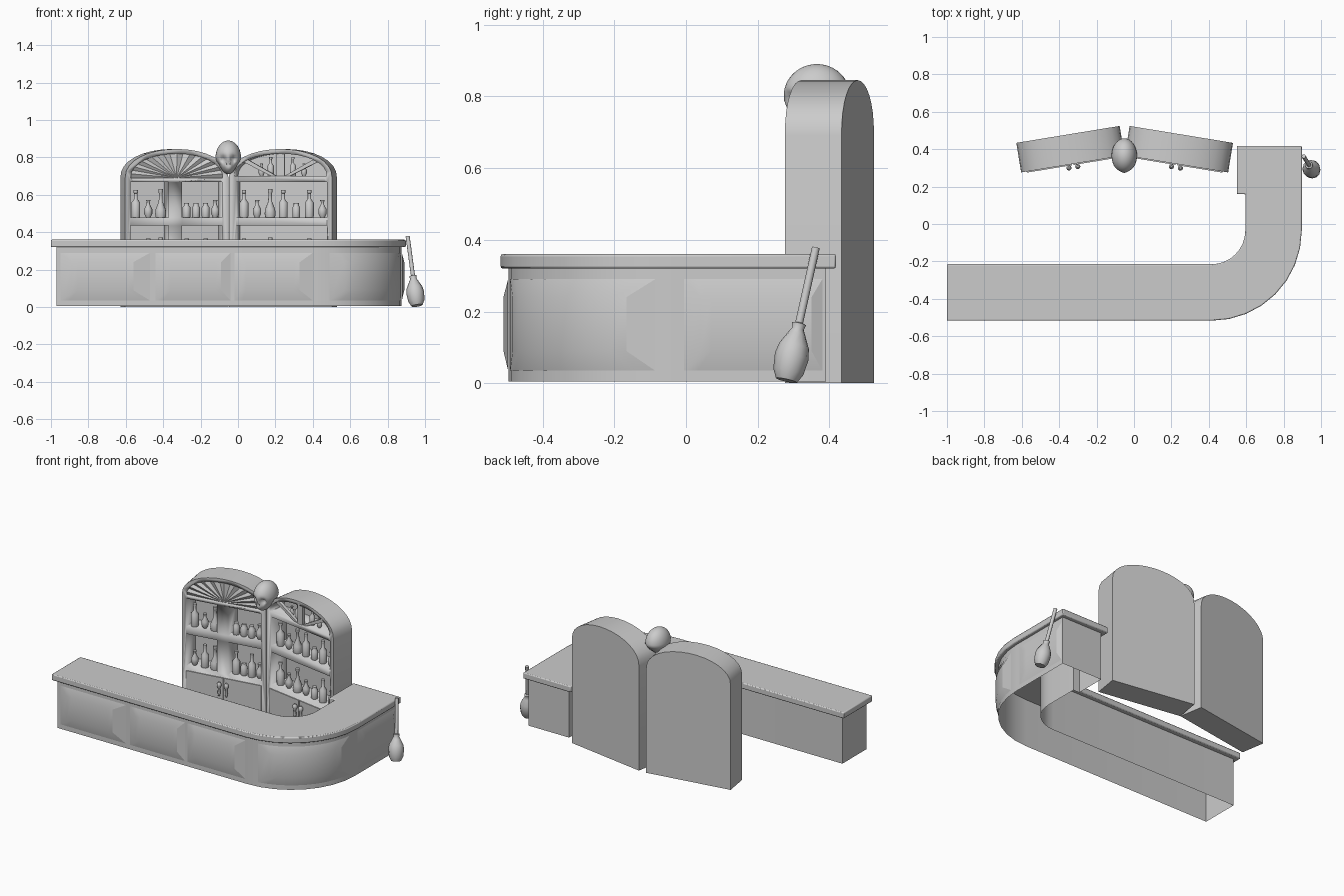
import bpy, bmesh, math
from mathutils import Matrix, Vector

if "Cube" in bpy.data.objects:
    bpy.data.objects.remove(bpy.data.objects["Cube"])

grey = bpy.data.materials.new("plain_grey")
grey.use_nodes = True
grey.diffuse_color = (0.6, 0.6, 0.6, 1)
grey.node_tree.nodes["Principled BSDF"].inputs["Base Color"].default_value = (0.6, 0.6, 0.6, 1)


def finish(bm, name, matrix=None, angle=40, recalc=True):
    """Turn a bmesh into a shaded object."""
    if recalc:
        bmesh.ops.recalc_face_normals(bm, faces=bm.faces)
    me = bpy.data.meshes.new(name)
    bm.to_mesh(me)
    bm.free()
    ob = bpy.data.objects.new(name, me)
    bpy.context.collection.objects.link(ob)
    me.materials.append(grey)
    ob.matrix_world = matrix or Matrix()
    bpy.ops.object.select_all(action='DESELECT')
    ob.select_set(True)
    bpy.context.view_layer.objects.active = ob
    bpy.ops.object.shade_smooth_by_angle(angle=math.radians(angle))
    return ob


def prism(bm, pts, offset):
    """Extrude a closed loop of points into a solid."""
    face = bm.faces.new([bm.verts.new(p) for p in pts])
    new = bmesh.ops.extrude_face_region(bm, geom=[face])["geom"]
    bmesh.ops.translate(bm, vec=offset, verts=[v for v in new if isinstance(v, bmesh.types.BMVert)])


def box(bm, x0, x1, y0, y1, z0, z1):
    prism(bm, [(x0, y0, z0), (x1, y0, z0), (x1, y0, z1), (x0, y0, z1)], (0, y1 - y0, 0))


def lathe(name, profile, matrix, sides=12):
    """Spin a radius/height profile into a closed solid."""
    bm = bmesh.new()
    rings = []
    for r, z in profile:
        rings.append([bm.verts.new((r * math.cos(a), r * math.sin(a), z))
                      for a in (i * math.tau / sides for i in range(sides))])
    for a, b in zip(rings, rings[1:]):
        for i in range(sides):
            j = (i + 1) % sides
            bm.faces.new((a[i], a[j], b[j], b[i]))
    bm.faces.new(rings[0])
    bm.faces.new(rings[-1])
    return finish(bm, name, matrix, 50)


# ---------- counter ----------
CX, CY, STEPS = 0.415, -0.035, 8


def arc(r, t):
    return (CX + r * math.sin(t), CY - r * math.cos(t))


def outline(outer, inner, x0, y1, wide_x, wide_y):
    turn = [i * math.pi / 2 / STEPS for i in range(STEPS + 1)]
    return ([(x0, CY - outer)] + [arc(outer, t) for t in turn]
            + [(CX + outer, y1), (wide_x, y1), (wide_x, wide_y), (CX + inner, wide_y)]
            + [arc(inner, t) for t in reversed(turn)] + [(x0, CY - inner)])


bm = bmesh.new()
prism(bm, [(x, y, 0.32) for x, y in outline(0.482, 0.18, -1, 0.418, 0.55, 0.16)], (0, 0, 0.04))
top = finish(bm, "counter_top")
bevel = top.modifiers.new("soft_edge", 'BEVEL')
bevel.width, bevel.segments = 0.006, 2

# Open-bottomed counter walls
bm = bmesh.new()
loop = outline(0.46, 0.21, -0.97, 0.39, 0.58, 0.19)
low = [bm.verts.new((x, y, 0.005)) for x, y in loop]
high = [bm.verts.new((x, y, 0.325)) for x, y in loop]
for i in range(len(loop)):
    j = (i + 1) % len(loop)
    bm.faces.new((low[i], low[j], high[j], high[i]))
finish(bm, "counter_walls", recalc=False)

# Raised panels that follow the outer wall
R = 0.46
BEND = R * math.pi / 2


def wall_point(s, off):
    """Point at distance s from the start of the bend, pushed outward."""
    if s < 0:
        return (CX + s, CY - R - off)
    if s > BEND:
        return (CX + R + off, CY + s - BEND)
    return arc(R + off, s / R)


def panel(name, base, face):
    bm = bmesh.new()
    n = 10
    rows = []
    for (s0, s1), z, off in ((base, 0.035, 0.001), (face, 0.09, 0.014),
                             (face, 0.24, 0.014), (base, 0.29, 0.001)):
        rows.append([bm.verts.new((*wall_point(s0 + (s1 - s0) * i / n, off), z)) for i in range(n + 1)])
    for a, b in zip(rows, rows[1:]):
        for i in range(n):
            bm.faces.new((a[i], a[i + 1], b[i + 1], b[i]))
    for i in (0, n):
        bm.faces.new([r[i] for r in rows])
    finish(bm, name, angle=30, recalc=False)


for i, (a, b, c, d) in enumerate(((-0.95, -0.47, -0.89, -0.56), (-0.44, -0.04, -0.39, -0.09), (-0.02, 0.4, 0.01, 0.33))):
    panel(f"front_panel_{i + 1}", (a - CX, b - CX), (c - CX, d - CX))
panel("corner_panel", (R * 0.16, R * 1.46), (R * 0.33, R * 1.29))
panel("end_panel", (BEND + 0.03, BEND + 0.415), (BEND + 0.075, BEND + 0.385))

# ---------- shelf cabinets ----------
HALF, FRONT, BACK = 0.28, -0.08, 0.08
ROWS = ((0.22, 0.435), (0.478, 0.668))


def arch(half, spring, rise, y, n=16):
    return [(half * math.cos(i * math.pi / n), y, spring + rise * math.sin(i * math.pi / n) ** 0.9)
            for i in range(n + 1)]


def cabinet(name, matrix, columns, arch_base, arch_depth):
    bm = bmesh.new()
    prism(bm, [(-HALF, FRONT, 0), (HALF, FRONT, 0)] + arch(HALF, 0.69, 0.155, FRONT), (0, BACK - FRONT, 0))
    body = finish(bm, name, matrix)
    bm = bmesh.new()
    for z0, z1 in ROWS:
        for x0, x1 in columns:
            box(bm, x0, x1, FRONT - 0.02, 0.05, z0, z1)
    prism(bm, arch(0.25, arch_base, 0.82 - arch_base, FRONT - 0.02), (0, 0.02 + arch_depth, 0))
    cutter = finish(bm, "cutter", matrix)
    mod = body.modifiers.new("openings", 'BOOLEAN')
    mod.object, mod.solver = cutter, 'EXACT'
    bpy.context.view_layer.update()
    body.data = bpy.data.meshes.new_from_object(body.evaluated_get(bpy.context.evaluated_depsgraph_get()))
    body.modifiers.clear()
    bpy.data.objects.remove(cutter)
    # Lower doors with pulls
    for side, x0, x1 in (("right", -0.25, -0.004), ("left", 0.004, 0.25)):
        bm = bmesh.new()
        box(bm, x0, x1, FRONT - 0.006, FRONT, 0.02, 0.195)
        finish(bm, f"{name}_{side}_door", matrix)
        x = -0.024 if side == "right" else 0.024
        lathe(f"{name}_{side}_pull", PULL, matrix @ Matrix.Translation((x, FRONT - 0.018, 0.08)), 10)


PULL = ((0.005, 0), (0.009, 0.02), (0.007, 0.05), (0.014, 0.065), (0.014, 0.08), (0.006, 0.09))
left_m = Matrix.Translation((-0.34, 0.4, 0)) @ Matrix.Rotation(math.radians(9.3), 4, 'Z')
right_m = Matrix.Translation((0.24, 0.4, 0)) @ Matrix.Rotation(math.radians(-9.3), 4, 'Z')
cabinet("right_cabinet", left_m, ((-0.252, -0.045), (0.028, 0.246)), 0.69, 0.02)
cabinet("left_cabinet", right_m, ((-0.24, 0.252),), 0.7, 0.12)

# Pleated fan closing one arch
bm = bmesh.new()
rim = [bm.verts.new((x, FRONT + (0.001 if i % 2 else 0.014), z))
       for i, (x, _, z) in enumerate(arch(0.25, 0.69, 0.13, 0, 22))]
hub = bm.verts.new((0, FRONT + 0.004, 0.69))
for a, b in zip(rim, rim[1:]):
    bm.faces.new((hub, b, a))
finish(bm, "arch_fan", left_m, recalc=False)

# Spokes across the open arch
bm = bmesh.new()
box(bm, -0.022, 0.022, FRONT, FRONT + 0.02, 0.695, 0.83)
for s in (-1, 1):
    prism(bm, [(s * x, FRONT, z) for x, z in ((0.02, 0.7), (0.05, 0.7), (0.2, 0.775), (0.185, 0.793))], (0, 0.02, 0))
finish(bm, "arch_spokes", right_m)

# ---------- bottles ----------
SHAPES = {
    "tall_bottle": ((0.022, 0), (0.024, 0.01), (0.024, 0.08), (0.009, 0.1), (0.009, 0.13), (0.012, 0.132), (0.012, 0.147)),
    "flask": ((0.012, 0), (0.022, 0.02), (0.022, 0.045), (0.009, 0.07), (0.008, 0.085), (0.012, 0.09), (0.012, 0.095)),
    "decanter": ((0.026, 0), (0.03, 0.02), (0.027, 0.045), (0.011, 0.085), (0.009, 0.13), (0.012, 0.135), (0.012, 0.152)),
    "jar": ((0.019, 0), (0.021, 0.005), (0.021, 0.055), (0.014, 0.064), (0.014, 0.078)),
}
KEYS = {"t": "tall_bottle", "f": "flask", "d": "decanter", "j": "jar"}


def fill(label, matrix, order, x0, x1, z, scale=1):
    for i, key in enumerate(order):
        x = x0 + (x1 - x0) * i / (len(order) - 1)
        place = matrix @ Matrix.Translation((x, -0.035, z)) @ Matrix.Scale(scale, 4)
        lathe(f"{label}_{KEYS[key]}_{i + 1}", SHAPES[KEYS[key]], place)


for row, (low_z, _), a, b, c in zip(("lower", "upper"), ROWS, ("ftd", "tfd"), ("tjtf", "jjjf"), ("tfdfjtf", "tfdtjtf")):
    fill(f"{row}_shelf_a", left_m, a, -0.215, -0.08, low_z)
    fill(f"{row}_shelf_b", left_m, b, 0.06, 0.215, low_z)
    fill(f"{row}_shelf_c", right_m, c, -0.205, 0.22, low_z)
fill("arch_shelf_a", right_m, "ft", -0.11, -0.06, 0.7, 0.7)
fill("arch_shelf_b", right_m, "tf", 0.06, 0.12, 0.7, 0.7)

# ---------- skull ornament ----------
bm = bmesh.new()
bmesh.ops.create_uvsphere(bm, u_segments=32, v_segments=24, radius=1)
for v in bm.verts:
    x, y, z = v.co
    if z < 0:
        v.co.x *= 1 + 0.25 * z
        v.co.y *= 1 + (0.6 * z if y > 0 else 0)
    if z < -0.35:
        v.co.x *= 0.9
        v.co.y -= 0.3 * (-z - 0.35)
    if y < 0:
        for ex, ez, depth, size in ((0.42, -0.12, 0.4, 0.04), (-0.42, -0.12, 0.4, 0.04), (0, -0.42, 0.2, 0.012)):
            v.co.y += depth * math.exp(-((x - ex) ** 2 + (z - ez) ** 2) / size)
finish(bm, "skull", Matrix.Translation((-0.052, 0.365, 0.8)) @ Matrix.Diagonal((0.068, 0.093, 0.09, 1)), 60)

# ---------- long-handled club leaning on the counter ----------
foot, tip = Vector((0.957, 0.28, 0.008)), Vector((0.907, 0.362, 0.378))
axis = tip - foot
lean = Matrix.Translation(foot) @ axis.to_track_quat('Z', 'Y').to_matrix().to_4x4()
lathe("club", ((0.03, 0), (0.043, 0.025), (0.048, 0.07), (0.042, 0.1), (0.024, 0.135), (0.017, 0.148),
               (0.02, 0.163), (0.011, 0.166), (0.011, axis.length)), lean)
